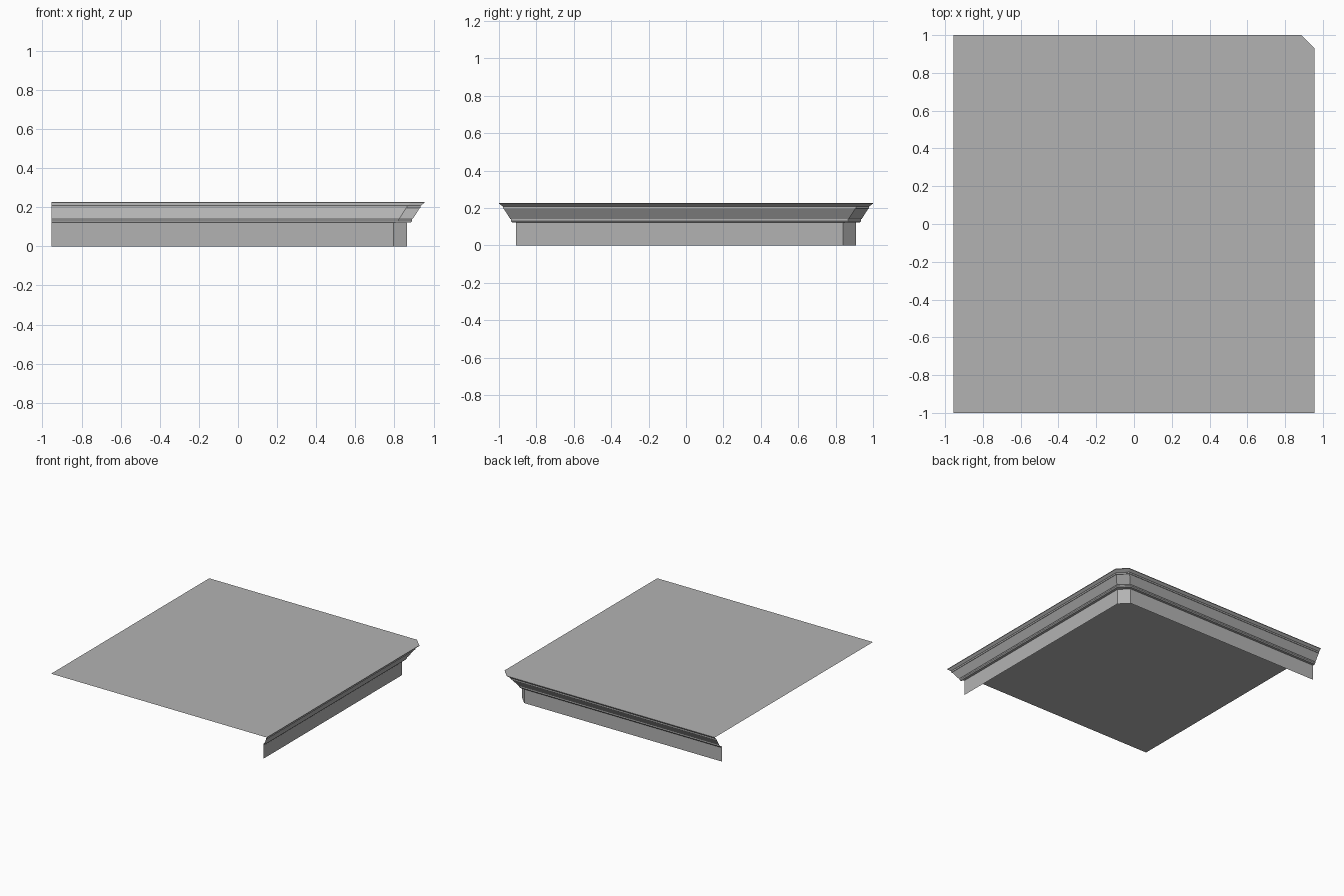
import bpy
import bmesh

cube = bpy.data.objects.get("Cube")
if cube:
    bpy.data.objects.remove(cube, do_unlink=True)

HALF_X, HALF_Y, TOP, CHAMFER = 0.955, 1.0, 0.227, 0.07

# One grey for the whole model
grey = bpy.data.materials.new("plain grey")
grey.use_nodes = True
colour = (0.45, 0.45, 0.45, 1)
grey.diffuse_color = colour
grey.node_tree.nodes["Principled BSDF"].inputs["Base Color"].default_value = colour


def path(inset):
    """Eave line: right side, chamfered corner, back; mitred at the front end."""
    x, y = HALF_X - inset, HALF_Y - inset
    return [(x, -y), (x, y - CHAMFER), (x - CHAMFER, y), (-HALF_X, y)]


def sweep(name, profile):
    """Open moulding made by carrying an (inset, height) profile along the path."""
    bm = bmesh.new()
    rows = [[bm.verts.new((x, y, z)) for x, y in path(inset)]
            for inset, z in profile]
    for low, high in zip(rows, rows[1:]):
        for i in range(len(low) - 1):
            bm.faces.new((low[i], low[i + 1], high[i + 1], high[i]))
    return finish(name, bm)


def finish(name, bm):
    mesh = bpy.data.meshes.new(name)
    bm.to_mesh(mesh)
    bm.free()
    mesh.materials.append(grey)
    obj = bpy.data.objects.new(name, mesh)
    bpy.context.collection.objects.link(obj)
    return obj


# Upright band under the cornice
sweep("fascia_band", [(0.09, 0), (0.09, 0.122)])

# Stepped cornice: lower bead, sloping face, upper fillet and flared lip
sweep("cornice_moulding", [
    (0.09, 0.122), (0.07, 0.122), (0.064, 0.130), (0.064, 0.140),
    (0.060, 0.142), (0.025, 0.196), (0.021, 0.196), (0.021, 0.208),
    (0.017, 0.210), (0.004, 0.221), (0, 0.223), (0, TOP)])

# Flat roof sheet
bm = bmesh.new()
outline = path(0) + [(-HALF_X, -HALF_Y)]
bm.faces.new([bm.verts.new((x, y, TOP)) for x, y in outline])
finish("roof_sheet", bm)
